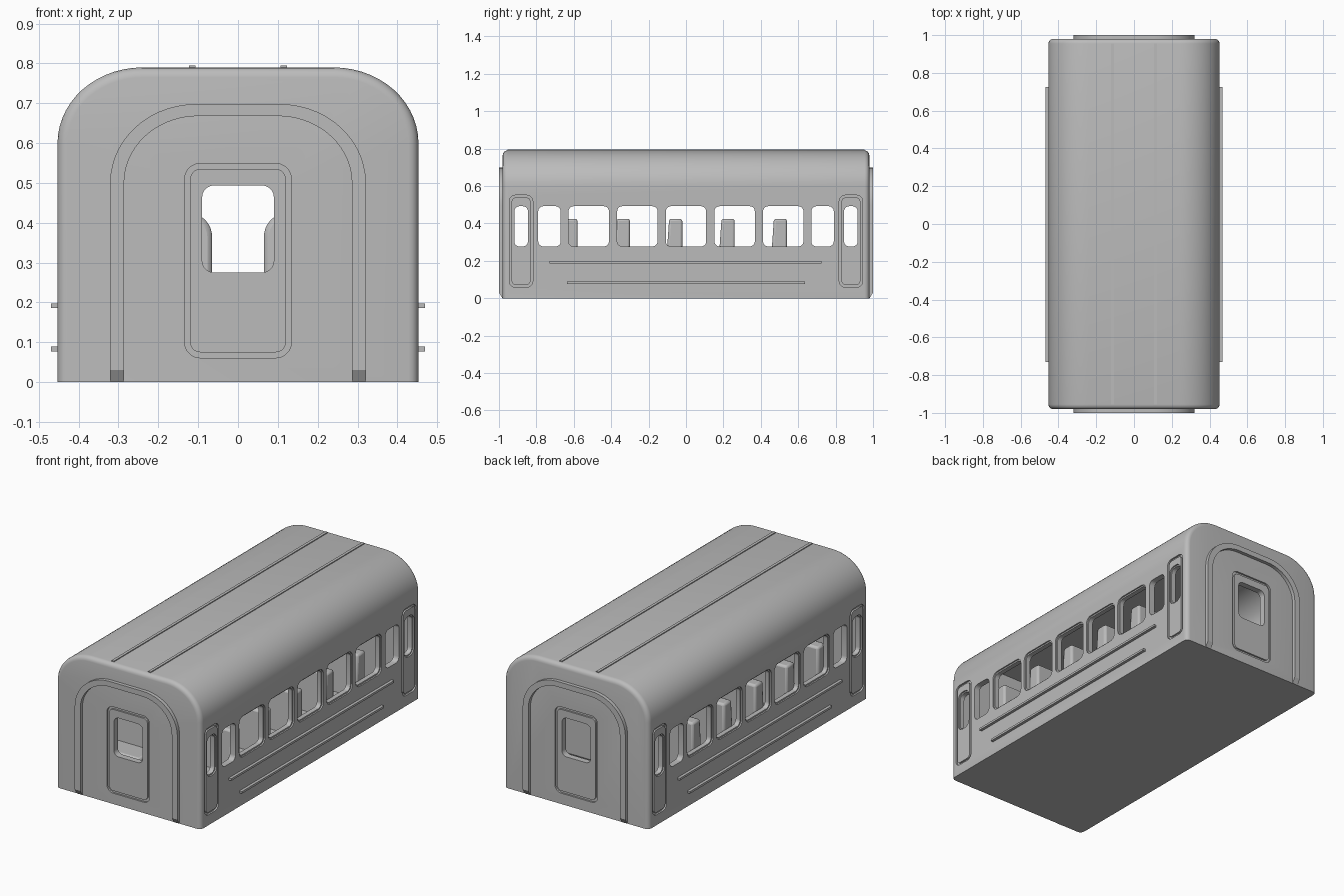
import bpy, bmesh
from math import sin, cos, pi

cube = bpy.data.objects.get("Cube")
if cube:
    bpy.data.objects.remove(cube, do_unlink=True)

grey = bpy.data.materials.new("plain grey")
grey.use_nodes = True
grey.diffuse_color = (0.5, 0.5, 0.5, 1)
bsdf = grey.node_tree.nodes["Principled BSDF"]
bsdf.inputs["Base Color"].default_value = grey.diffuse_color
bsdf.inputs["Roughness"].default_value = 0.7


def finish(name, bm):
    bmesh.ops.recalc_face_normals(bm, faces=bm.faces)
    mesh = bpy.data.meshes.new(name)
    bm.to_mesh(mesh)
    bm.free()
    mesh.materials.append(grey)
    obj = bpy.data.objects.new(name, mesh)
    bpy.context.collection.objects.link(obj)
    return obj


def loft(bm, loops, ring=False):
    """Skin a stack of equal loops; cap the ends, or close up as a ring."""
    rows = [[bm.verts.new(p) for p in loop] for loop in loops]
    n = len(rows[0])
    pairs = list(zip(rows, rows[1:])) + ([(rows[-1], rows[0])] if ring else [])
    for a, b in pairs:
        for i in range(n):
            j = (i + 1) % n
            bm.faces.new((a[i], a[j], b[j], b[i]))
    if not ring:
        bm.faces.new(rows[0])
        bm.faces.new(rows[-1])


def place(loop, axis, d):
    return [(d, u, v) if axis == "x" else (u, d, v) for u, v in loop]


def rounded(u0, u1, v0, v1, r, grow=0.0):
    """Rounded rectangle outline."""
    u0, u1, v0, v1, r = u0 - grow, u1 + grow, v0 - grow, v1 + grow, r + grow
    centres = [(u1 - r, v1 - r), (u0 + r, v1 - r), (u0 + r, v0 + r), (u1 - r, v0 + r)]
    return [(cu + r * cos((q + k / 5) * pi / 2), cv + r * sin((q + k / 5) * pi / 2))
            for q, (cu, cv) in enumerate(centres) for k in range(6)]


def prism(bm, loop, axis, a, b):
    loft(bm, [place(loop, axis, a), place(loop, axis, b)])


def frame(bm, outer, inner, axis, a, b):
    loft(bm, [place(outer, axis, a), place(outer, axis, b),
              place(inner, axis, b), place(inner, axis, a)], ring=True)


def arch(half, spring, flat, top, floor=0.0, steps=14):
    """Outline with straight legs, elliptical shoulders and a flat crown."""
    right = [(half, floor)]
    for k in range(steps + 1):
        t = k / steps * pi / 2
        right.append((flat + (half - flat) * cos(t), spring + (top - spring) * sin(t)))
    return right + [(-x, z) for x, z in reversed(right)]


def cut(obj, cutter):
    mod = obj.modifiers.new("cut", "BOOLEAN")
    mod.operation = "DIFFERENCE"
    mod.solver = "EXACT"
    mod.object = cutter
    cutter.hide_render = True
    bpy.context.view_layer.objects.active = obj
    bpy.ops.object.modifier_apply(modifier=mod.name)
    bpy.data.objects.remove(cutter, do_unlink=True)


def smooth(obj, angle=0.5):
    bpy.ops.object.select_all(action="DESELECT")
    obj.select_set(True)
    bpy.context.view_layer.objects.active = obj
    bpy.ops.object.shade_smooth_by_angle(angle=angle)


def section(inset, floor=0.0):
    return arch(0.453 - inset, 0.6, 0.24, 0.79 - inset, floor)


def box(name, x0, x1, y0, y1, z0, z1):
    bm = bmesh.new()
    prism(bm, [(x0, z0), (x1, z0), (x1, z1), (x0, z1)], "y", y0, y1)
    return finish(name, bm)


# Carriage shell with rounded end edges
bm = bmesh.new()
half_length, edge = 0.98, 0.025
stations = [(half_length - edge * (1 - sin(k / 4 * pi / 2)), edge * (1 - cos(k / 4 * pi / 2)))
            for k in range(5)]
stations = [(-y, i) for y, i in reversed(stations)] + stations
loft(bm, [place(section(i), "y", y) for y, i in stations])
body = finish("carriage_body", bm)

# Hollow cabin
bm = bmesh.new()
prism(bm, section(0.035, 0.04), "y", -0.945, 0.945)
cut(body, finish("cabin_cutter", bm))

# Window openings through both sides
SILL, HEAD = 0.277, 0.492
main = [(0.26 * k - 0.108, 0.26 * k + 0.108) for k in range(-2, 3)]
small = [(-0.79, -0.67), (0.67, 0.79)]
door_glass = [(-0.918, -0.845), (0.845, 0.918)]
bm = bmesh.new()
for a, b in main + small + door_glass:
    prism(bm, rounded(a, b, SILL, HEAD, 0.027), "x", -0.6, 0.6)
cut(body, finish("side_window_cutter", bm))

# Openings in the end doors
bm = bmesh.new()
prism(bm, rounded(-0.09, 0.09, 0.275, 0.494, 0.03), "y", -1.2, 1.2)
cut(body, finish("end_window_cutter", bm))

# Shallow rebates round the windows
bm = bmesh.new()
for side in (-1, 1):
    for a, b in main:
        prism(bm, rounded(a, b, SILL, HEAD, 0.027, 0.008), "x", side * 0.445, side * 0.5)
    for a, b in door_glass:
        prism(bm, rounded(a, b, SILL, HEAD, 0.027, 0.007), "x", side * 0.445, side * 0.5)
cut(body, finish("rebate_cutter", bm))

# Grooves outlining the doors
bm = bmesh.new()
for side in (-1, 1):
    for a, b in ((-0.932, -0.832), (0.832, 0.932)):
        door = (a, b, 0.072, 0.538, 0.02)
        frame(bm, rounded(*door, 0.013), rounded(*door), "x", side * 0.443, side * 0.5)
    door = (-0.12, 0.12, 0.075, 0.535, 0.025)
    frame(bm, rounded(*door, 0.014), rounded(*door), "y", side * 0.97, side * 1.1)
cut(body, finish("door_groove_cutter", bm))
smooth(body)

# Raised arch on each end, sloped away at the feet
for name, side in (("front_arch", -1), ("back_arch", 1)):
    bm = bmesh.new()
    outer = arch(0.321, 0.5, 0.105, 0.698)
    inner = arch(0.286, 0.5, 0.1, 0.668)
    rows = []
    for o, i in zip(outer, inner):
        rows.append((o, i))
        if o is outer[0]:
            rows.append(((o[0], 0.03), (i[0], 0.03)))
        if o is outer[-2]:
            rows.append(((o[0] if o[0] < -0.32 else -0.321, 0.03), (-0.286, 0.03)))
    loops = []
    for o, i in rows:
        out = side * (0.981 if o[1] < 0.01 else 1.0)
        base = side * 0.972
        loops.append([(o[0], base, o[1]), (o[0], out, o[1]),
                      (i[0], out, i[1]), (i[0], base, i[1])])
    loft(bm, loops)
    smooth(finish(name, bm))

# Side rails and roof ribs
for label, s in (("left", 1), ("right", -1)):
    xs = sorted((s * 0.45, s * 0.469))
    box(label + "_upper_rail", *xs, -0.73, 0.725, 0.186, 0.198)
    box(label + "_lower_rail", *xs, -0.635, 0.635, 0.077, 0.089)
    box(label + "_roof_rib", s * 0.115 - 0.008, s * 0.115 + 0.008, -0.955, 0.955, 0.785, 0.795)

# Seats: a backrest rounded on the aisle side, and a cushion
for label, s in (("left", 1), ("right", -1)):
    for n in range(5):
        y = 0.28 * n - 0.58
        bm = bmesh.new()
        r = 0.06
        loop = [(s * 0.42, 0.04), (s * 0.42, 0.425)]
        loop += [(s * (0.065 + r - r * sin(k / 8 * pi / 2)), 0.425 - r + r * cos(k / 8 * pi / 2))
                 for k in range(9)]
        loop.append((s * 0.065, 0.04))
        front = [(x, y - 0.07 - 0.07 * (0.425 - z), z) for x, z in loop]
        loft(bm, [front, place(loop, "y", y)])
        back = finish(f"{label}_backrest_{n + 1}", bm)
        xs = sorted((s * 0.065, s * 0.42))
        cushion = box(f"{label}_cushion_{n + 1}", *xs, y - 0.21, y - 0.06, 0.04, 0.19)
        for part in (back, cushion):
            bev = part.modifiers.new("soft edges", "BEVEL")
            bev.width, bev.segments = 0.012, 2
            smooth(part, 0.7)
